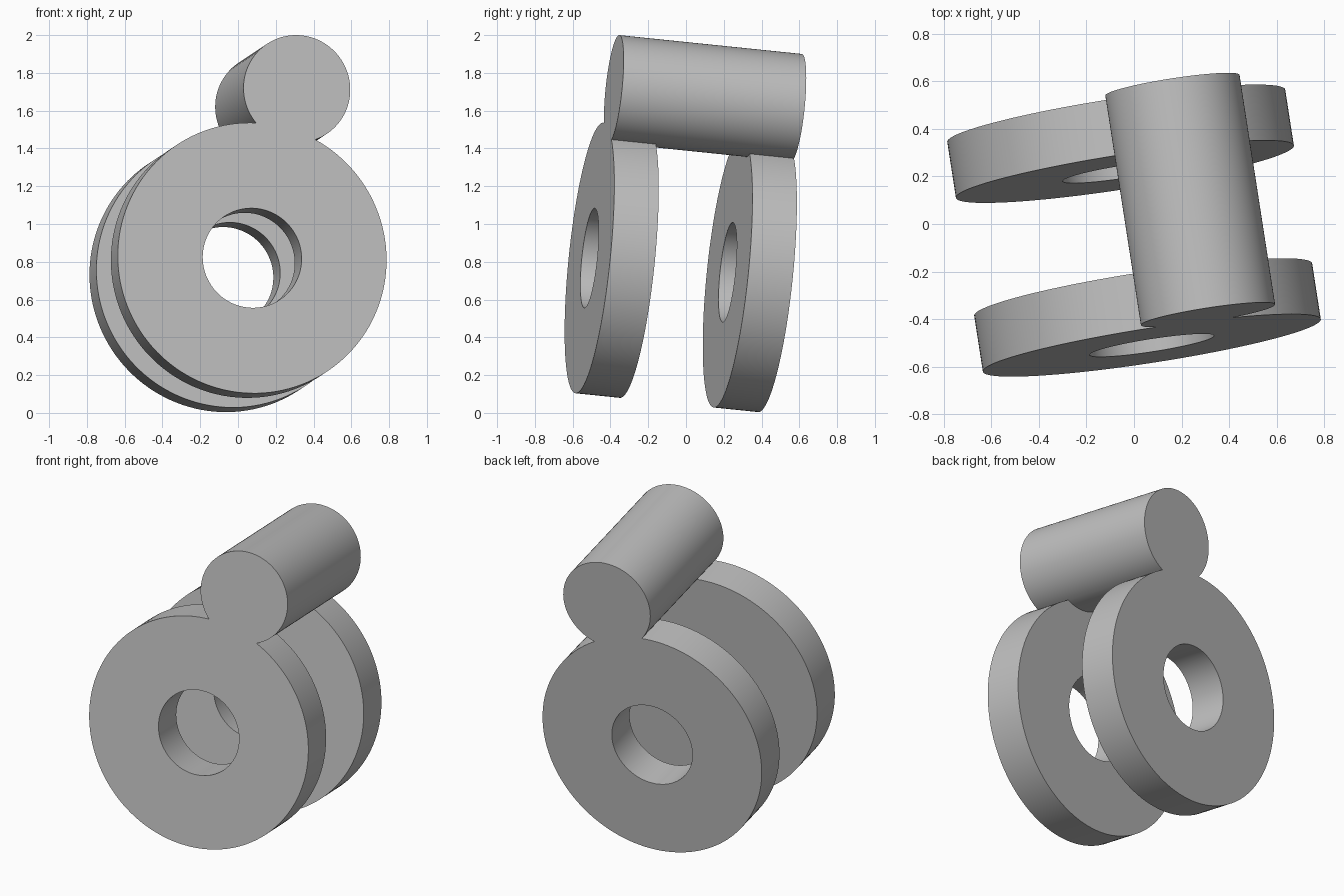
import bpy, bmesh, math
from mathutils import Matrix, Vector

cube = bpy.data.objects.get("Cube")
if cube:
    bpy.data.objects.remove(cube)

# Main dimensions: two rings fused to a round bar along a tilted axis
RING_R, HOLE_R, BAR_R = 0.72, 0.265, 0.286
LENGTH, RING_T = 0.983, 0.239
ring_centre = Vector((0.075, -0.511, 0.82))
bar_centre = Vector((0.311, -0.378, 1.715))
axis = Vector((-0.155, 1, -0.103)).normalized()
LEVELS = (0, RING_T, LENGTH - RING_T, LENGTH)

# Local frame: x from the ring centre to the bar centre, z along the axis
offset = bar_centre - ring_centre
offset -= axis * offset.dot(axis)
dist = offset.length
x_dir = offset.normalized()
y_dir = axis.cross(x_dir)
frame = Matrix((x_dir, y_dir, axis)).transposed().to_4x4()
frame.translation = ring_centre

# Angles at which the ring and bar circles meet
chord_x = (dist ** 2 + RING_R ** 2 - BAR_R ** 2) / (2 * dist)
ring_a = math.acos(chord_x / RING_R)
bar_a = math.acos((chord_x - dist) / BAR_R)
FULL = 2 * math.pi


def arc(cx, radius, start, end, count):
    angles = [start + (end - start) * i / count for i in range(count + 1)]
    return [Vector((cx + radius * math.cos(a), radius * math.sin(a), 0)) for a in angles]


ring_arc = arc(0, RING_R, ring_a, FULL - ring_a, 120)
bar_outer = arc(dist, BAR_R, -bar_a, bar_a, 72)
bar_inner = arc(dist, BAR_R, bar_a, FULL - bar_a, 24)
hole = arc(0, HOLE_R, 0, FULL, 80)

bm = bmesh.new()


def row(points, z):
    return [bm.verts.new((p.x, p.y, z)) for p in points]


def wall(points, z0, z1):
    low, high = row(points, z0), row(points, z1)
    for i in range(len(points) - 1):
        bm.faces.new((low[i], low[i + 1], high[i + 1], high[i]))


def ring_cap(z):
    edges = []
    for loop in (ring_arc[:-1] + bar_inner[:0:-1], hole[:-1]):
        verts = row(loop, z)
        edges += [bm.edges.new((v, verts[i - 1])) for i, v in enumerate(verts)]
    bmesh.ops.triangle_fill(bm, edges=edges, use_beauty=True)


# Rings: rims, bores and flat sides
for z0, z1 in (LEVELS[:2], LEVELS[2:]):
    wall(ring_arc, z0, z1)
    wall(hole, z0, z1)
    ring_cap(z0)
    ring_cap(z1)

# Bar: exposed side over the full length, lower side between the rings
for z0, z1 in zip(LEVELS, LEVELS[1:]):
    wall(bar_outer, z0, z1)
wall(bar_inner, LEVELS[1], LEVELS[2])
for z in (0, LENGTH):
    bm.faces.new(row(bar_outer[:-1] + bar_inner[:-1], z))

bmesh.ops.remove_doubles(bm, verts=bm.verts, dist=0.0001)
bmesh.ops.recalc_face_normals(bm, faces=bm.faces)
bm.transform(frame)

mesh = bpy.data.meshes.new("ring_and_bar_body")
bm.to_mesh(mesh)
bm.free()
body = bpy.data.objects.new("ring_and_bar_body", mesh)
bpy.context.collection.objects.link(body)

# Plain grey finish
grey = bpy.data.materials.new("plain_grey")
grey.use_nodes = True
colour = (0.52, 0.52, 0.52, 1)
grey.diffuse_color = colour
grey.node_tree.nodes["Principled BSDF"].inputs["Base Color"].default_value = colour
mesh.materials.append(grey)

bpy.ops.object.select_all(action='DESELECT')
body.select_set(True)
bpy.context.view_layer.objects.active = body
bpy.ops.object.shade_smooth_by_angle(angle=math.radians(30))
